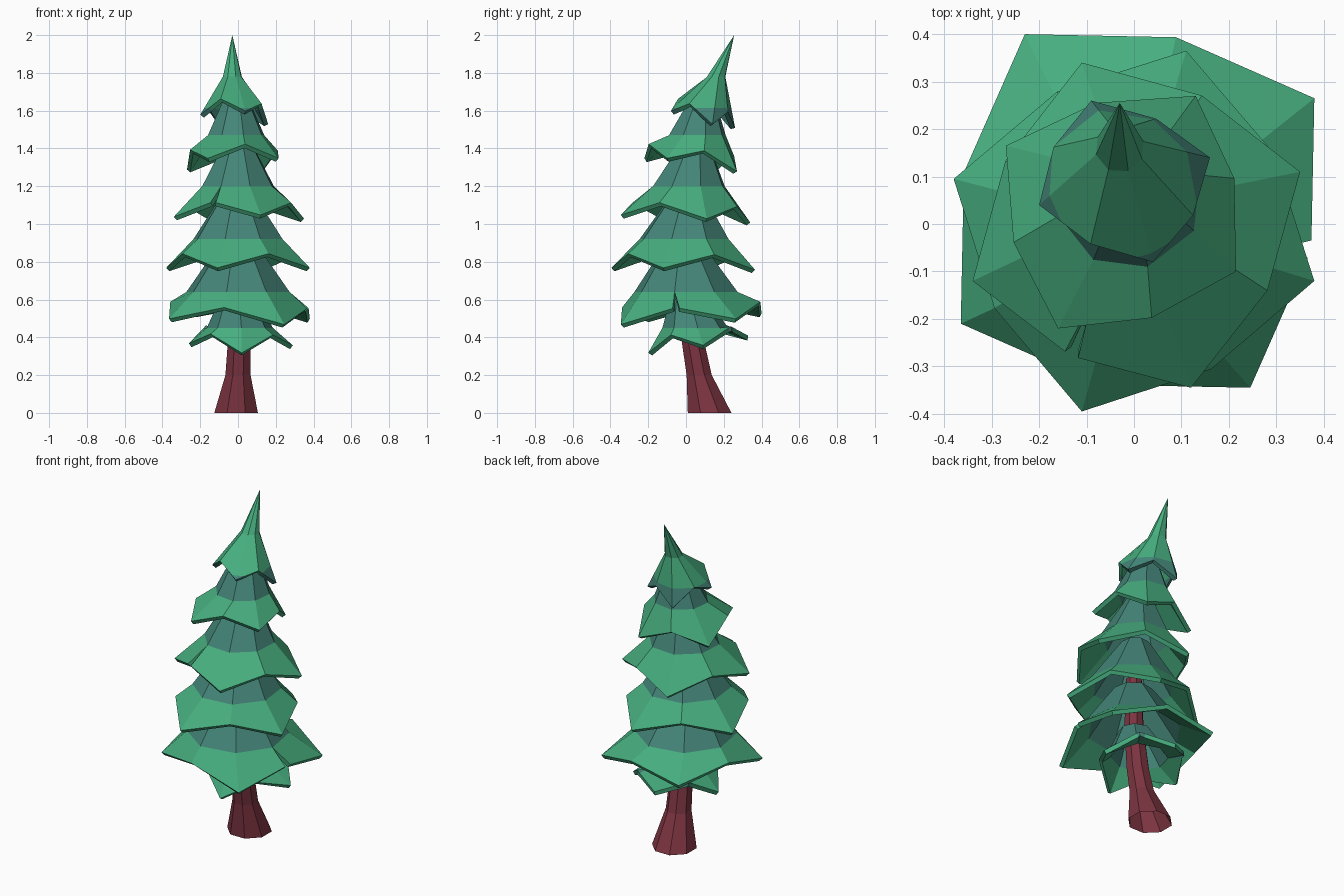
import bpy, bmesh, math
from mathutils import Vector

if "Cube" in bpy.data.objects:
    bpy.data.objects.remove(bpy.data.objects["Cube"])


def material(name, rgb):
    m = bpy.data.materials.new(name)
    m.diffuse_color = (*rgb, 1)
    m.use_nodes = True
    m.node_tree.nodes["Principled BSDF"].inputs["Base Color"].default_value = m.diffuse_color
    return m


GREEN = material("leaf green", (0.062, 0.42, 0.21))
TEAL = material("shaded teal", (0.058, 0.235, 0.19))
BARK = material("red bark", (0.20, 0.034, 0.052))


def make_object(name, bm, mats):
    me = bpy.data.meshes.new(name)
    bm.to_mesh(me)
    bm.free()
    for m in mats:
        me.materials.append(m)
    ob = bpy.data.objects.new(name, me)
    bpy.context.collection.objects.link(ob)
    return ob


def skin(bm, rows):
    """Quads between stacked rows of points (bottom row first, counter-clockwise)."""
    rows = [[bm.verts.new(p) for p in r] for r in rows]
    for lo, hi in zip(rows, rows[1:]):
        for j in range(len(lo) - 1):
            bm.faces.new((lo[j], lo[j + 1], hi[j + 1], hi[j]))
    bmesh.ops.remove_doubles(bm, verts=bm.verts, dist=0.0005)


def branch_tier(name, tips, mid, top, split, seam=0.0, teal_above=True):
    """Four-pointed skirt; mid and top are rings given as (x, y, z, radius)."""
    tips = [Vector(t) + Vector((0, 0, 0.018)) for t in tips]
    c = sum(tips, Vector()) / 4
    rim, dirs = [], []

    def add(p, base):
        rim.append(p)
        dirs.append((base - c).xy.normalized())

    def notch(a, b):
        m = (a + b) / 2
        n = c + (m - c) * 1.2
        n.z = m.z + 0.075
        return n

    first = notch(tips[3], tips[0])
    add(first.lerp(tips[0], seam), first)
    for i, t in enumerate(tips):
        add(t, t)
        if i < 3:
            n = notch(t, tips[i + 1])
            add(n, n)
    add(first.lerp(tips[3], seam), first)

    def ring(x, y, z, r):
        return [Vector((x + d.x * r, y + d.y * r, z)) for d in dirs]

    bm = bmesh.new()
    skin(bm, [rim, ring(*mid), ring(*top)])
    # colour band is cut at a fixed height
    bmesh.ops.bisect_plane(bm, geom=bm.verts[:] + bm.edges[:] + bm.faces[:], dist=0.001,
                           plane_co=(0, 0, split), plane_no=(0, 0, 1))
    for f in bm.faces:
        f.material_index = int((f.calc_center_median().z > split) == teal_above)
    ob = make_object(name, bm, [GREEN, TEAL])
    sol = ob.modifiers.new("thickness", 'SOLIDIFY')
    sol.thickness, sol.offset = 0.025, -1


# Branch tiers, lowest to highest
branch_tier("branch_tier_1",
            [(0.29, 0.09, 0.34), (-0.02, 0.33, 0.39), (-0.26, 0.06, 0.35), (0.02, -0.20, 0.30)],
            (0.01, 0.05, 0.45, 0.175), (0, 0.01, 0.62, 0.09), 0.45)
branch_tier("branch_tier_2",
            [(0.38, 0.265, 0.48), (-0.23, 0.40, 0.51), (-0.365, -0.21, 0.48), (0.245, -0.345, 0.45)],
            (0, 0.0, 0.64, 0.28), (0, -0.01, 0.88, 0.11), 0.64, seam=0.06)
branch_tier("branch_tier_3",
            [(0.38, -0.12, 0.75), (0.11, 0.365, 0.74), (-0.38, 0.095, 0.75), (-0.11, -0.395, 0.75)],
            (0, -0.01, 0.92, 0.245), (0, 0.01, 1.17, 0.08), 0.92)
branch_tier("branch_tier_4",
            [(0.12, -0.345, 1.03), (0.35, 0.11, 1.01), (-0.11, 0.34, 0.99), (-0.34, -0.12, 1.02)],
            (0, 0.015, 1.20, 0.20), (0, 0.05, 1.44, 0.07), 1.20, seam=0.06)
branch_tier("branch_tier_5",
            [(0.215, -0.10, 1.33), (0.13, 0.27, 1.26), (-0.27, 0.165, 1.27), (-0.16, -0.22, 1.33)],
            (-0.01, 0.06, 1.47, 0.155), (-0.01, 0.09, 1.68, 0.06), 1.47)
branch_tier("tree_top",
            [(0.04, -0.08, 1.58), (0.16, 0.14, 1.51), (-0.09, 0.26, 1.49), (-0.20, 0.04, 1.56)],
            (-0.03, 0.16, 1.78, 0.052), (-0.03, 0.255, 2.0, 0.0), 1.615, teal_above=False)

# Curved, flared trunk
bm = bmesh.new()
trunk = [(-0.01, 0.125, 0, 0.125), (0, 0.07, 0.2, 0.072), (0.005, 0.04, 0.36, 0.065),
         (0, 0.0, 0.65, 0.055), (0, 0.0, 0.95, 0.045)]
skin(bm, [[(x + r * math.cos(math.tau * (k + 0.5) / 8), y + r * math.sin(math.tau * (k + 0.5) / 8), z)
           for k in range(9)] for x, y, z, r in trunk])
make_object("trunk", bm, [BARK])
